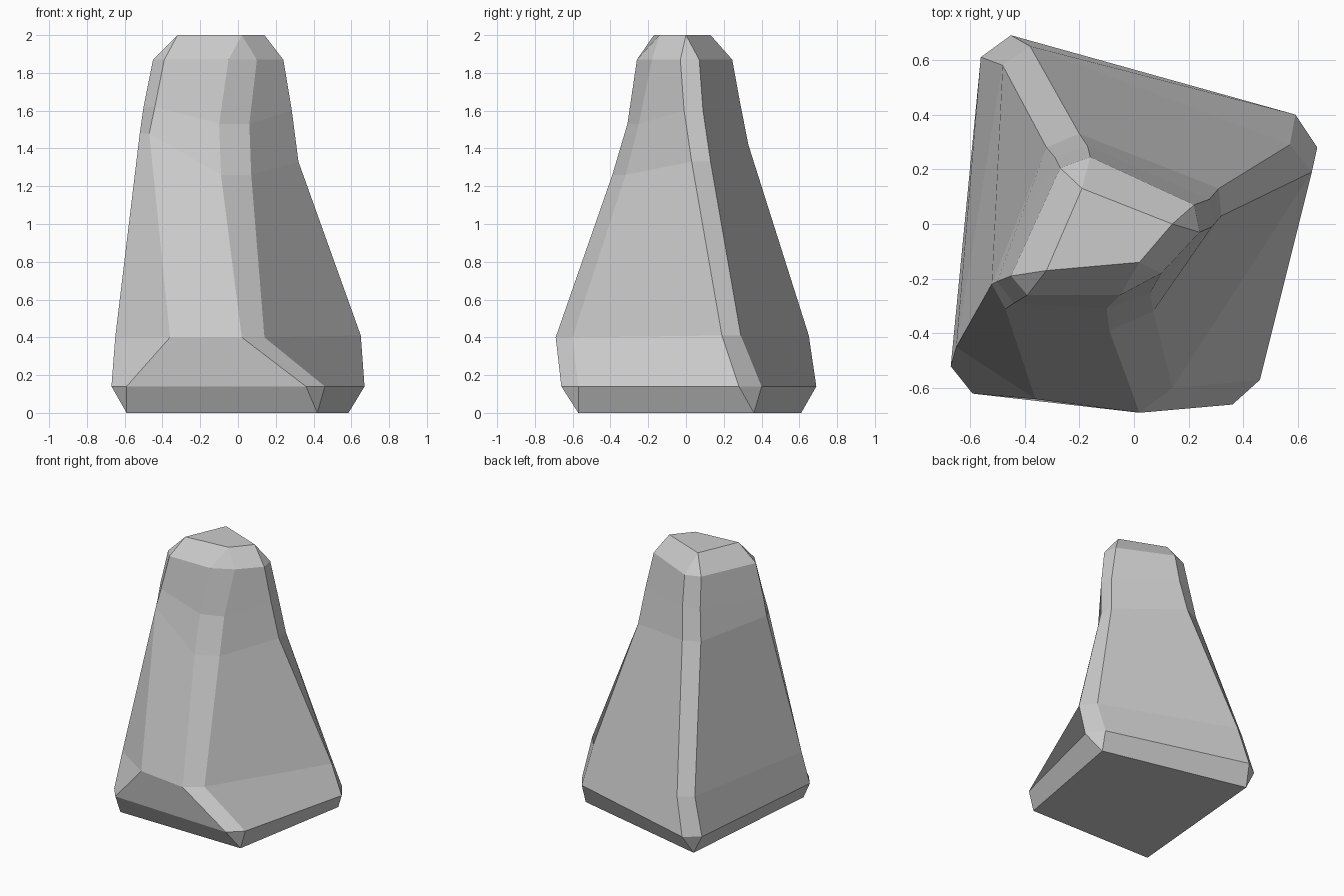
import bpy
import bmesh

# Chamfered corner ridges, bottom to top: x, y, z of the first edge
# and the dx, dy step across the chamfer to the second edge
front_left = [
    (-0.67, -0.52, 0.14, 0.08, -0.10),
    (-0.65, -0.45, 0.40, 0.29, -0.19),
    (-0.52, -0.22, 1.48, 0.05, -0.09),
    (-0.50, -0.21, 1.62, 0.06, -0.08),
    (-0.45, -0.19, 1.87, 0.06, -0.07),
]
front_right = [
    (0.36, -0.66, 0.14, 0.10, 0.09),
    (0.02, -0.69, 0.40, 0.12, 0.09),
    (-0.09, -0.39, 1.26, 0.16, 0.07),
    (-0.10, -0.31, 1.53, 0.16, 0.06),
    (-0.05, -0.26, 1.87, 0.15, 0.08),
]
back_right = [
    (0.67, 0.28, 0.14, -0.08, 0.12),
    (0.65, 0.19, 0.41, -0.08, 0.10),
    (0.32, 0.03, 1.33, -0.01, 0.10),
    (0.285, -0.01, 1.60, -0.01, 0.10),
    (0.24, -0.03, 1.87, -0.02, 0.10),
]
back_left = [
    (-0.45, 0.69, 0.14, -0.11, -0.08),
    (-0.38, 0.65, 0.41, -0.10, -0.07),
    (-0.20, 0.33, 1.42, -0.12, -0.05),
    (-0.17, 0.285, 1.65, -0.12, -0.04),
    (-0.16, 0.245, 1.87, -0.11, -0.04),
]
corners = [front_left, front_right, back_right, back_left]

# Four-sided end faces
base = [(-0.59, -0.56), (0.42, -0.57), (0.585, 0.36), (-0.49, 0.61)]
crown = [(-0.32, -0.17), (0.02, -0.14), (0.14, 0.0), (-0.19, 0.13)]

bm = bmesh.new()


def make_ring(level):
    ring = []
    for corner in corners:
        x, y, z, dx, dy = corner[level]
        ring += [bm.verts.new((x, y, z)), bm.verts.new((x + dx, y + dy, z))]
    return ring


def cap(points, z, ring):
    """Close an eight-sided ring with a bevelled quad."""
    quad = [bm.verts.new((x, y, z)) for x, y in points]
    bm.faces.new(quad)
    for i in range(4):
        j = (i + 1) % 4
        bm.faces.new((quad[i], ring[2 * i], ring[2 * i + 1]))
        bm.faces.new((quad[i], ring[2 * i + 1], ring[2 * j], quad[j]))


# Rock sides
rings = [make_ring(level) for level in range(5)]
for low, high in zip(rings, rings[1:]):
    for i in range(8):
        j = (i + 1) % 8
        bm.faces.new((low[i], low[j], high[j], high[i]))

# Bevelled foot and top
cap(base, 0.0, rings[0])
cap(crown, 2.0, rings[-1])
bmesh.ops.recalc_face_normals(bm, faces=bm.faces)

mesh = bpy.data.meshes.new("rock")
bm.to_mesh(mesh)
bm.free()
rock = bpy.data.objects.new("rock", mesh)
bpy.context.collection.objects.link(rock)
